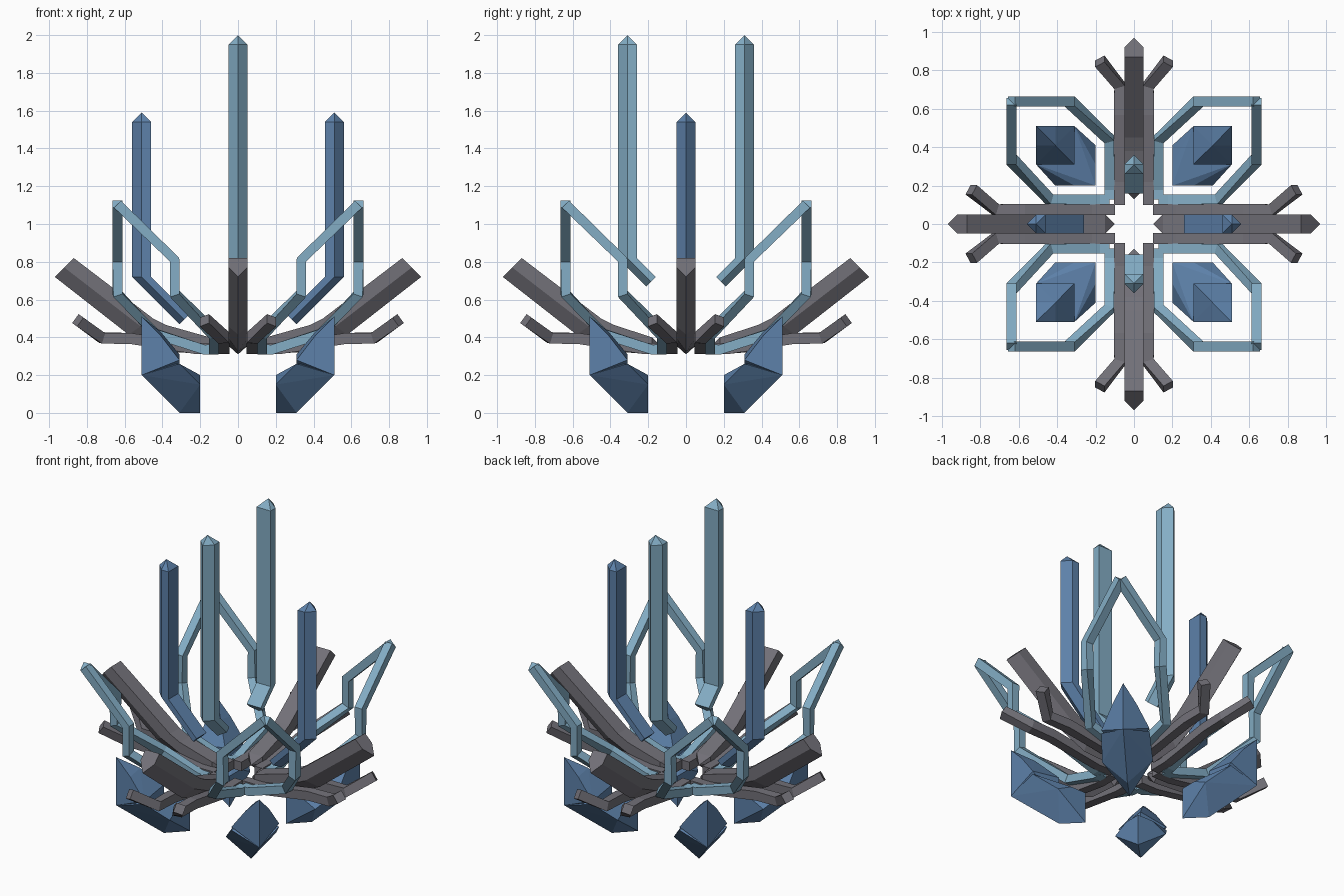
import bpy, bmesh
from mathutils import Vector

if "Cube" in bpy.data.objects:
    bpy.data.objects.remove(bpy.data.objects["Cube"])


def material(name, rgb):
    m = bpy.data.materials.new(name)
    m.diffuse_color = (*rgb, 1)
    m.use_nodes = True
    m.node_tree.nodes["Principled BSDF"].inputs["Base Color"].default_value = m.diffuse_color
    return m


GREY = material("bark_grey", (0.17, 0.165, 0.19))
LIGHT = material("light_blue", (0.23, 0.42, 0.56))
BLUE = material("deep_blue", (0.11, 0.22, 0.40))


def finish(name, bm, mat, mirror):
    """Turn bmesh into a flat shaded object mirrored on the given axes."""
    bmesh.ops.recalc_face_normals(bm, faces=bm.faces)
    me = bpy.data.meshes.new(name)
    bm.to_mesh(me)
    bm.free()
    me.materials.append(mat)
    ob = bpy.data.objects.new(name, me)
    bpy.context.collection.objects.link(ob)
    mod = ob.modifiers.new("mirror", 'MIRROR')
    mod.use_axis = mirror
    mod.use_mirror_merge = False


def swap(p):
    return Vector((p[1], p[0], p[2]))


def loft(bm, rings, swapped=False):
    """Skin a list of rings; single-point rings become tips."""
    vs = [[bm.verts.new(swap(p) if swapped else p) for p in r] for r in rings]
    for a, b in zip(vs, vs[1:]):
        n = max(len(a), len(b))
        for i in range(n):
            j = (i + 1) % n
            if len(a) == 1:
                bm.faces.new((a[0], b[j], b[i]))
            elif len(b) == 1:
                bm.faces.new((a[i], a[j], b[0]))
            else:
                bm.faces.new((a[i], a[j], b[j], b[i]))
    for r in (vs[0], vs[-1]):
        if len(r) > 2:
            bm.faces.new(r)


def sweep(bm, path, r, ref, swapped=False):
    """Square bar of half-width r along a path."""
    pts = [Vector(p) for p in path]
    rings = []
    for i, p in enumerate(pts):
        t = Vector()
        if i:
            t += (p - pts[i - 1]).normalized()
        if i < len(pts) - 1:
            t += (pts[i + 1] - p).normalized()
        t.normalize()
        a = Vector(ref)
        a = (a - t * a.dot(t)).normalized() * r
        b = t.cross(a)
        rings.append([p + a + b, p - a + b, p - a - b, p + a - b])
    loft(bm, rings, swapped)


def keel(inner, outer, w=0.05):
    """Five-sided ring: flat towards the inner (x, z) point, pointed at the outer one."""
    mx, mz = (inner[0] + outer[0]) / 2, (inner[1] + outer[1]) / 2
    return [(inner[0], w, inner[1]), (mx, w, mz), (outer[0], 0, outer[1]),
            (mx, -w, mz), (inner[0], -w, inner[1])]


X, Y, XY = (True, False, False), (False, True, False), (True, True, False)

# Tall bent crystals: light pair on y, shorter deep blue pair on x
for name, mat, ends, top, sw in (
        ("tall_crystals", LIGHT, ((.16, .72), (.21, .67), (.26, .82), (.36, .82)), 2.0, True),
        ("short_crystals", BLUE, ((.26, .52), (.31, .47), (.46, .72), (.56, .72)), 1.59, False)):
    bm = bmesh.new()
    i, o = ends[2][0], ends[3][0]
    loft(bm, [keel(ends[0], ends[1]), keel(ends[2], ends[3]),
              keel((i, top - .05), (o, top - .05)), [((i + o) / 2, 0, top)]], sw)
    finish(name, bm, mat, Y if sw else X)

# Grey branches on four sides, each with a thick arm and two side forks
for name, sw, start in (("side_branches", False, .10), ("front_back_branches", True, .13)):
    bm = bmesh.new()
    loft(bm, [[(start, 0, .35)],
              keel((start + .05, .40), (start + .05, .31)),
              keel((.38, .465), (.38, .325)),
              keel((.45, .50), (.58, .415)),
              keel((.87, .82), (.97, .72))], sw)
    for s in (1, -1):
        sweep(bm, [(.10, s * .075, .34), (.22, s * .075, .34), (.57, s * .075, .394),
                   (.72, s * .075, .397), (.848, s * .178, .49)], .029, (0, 1, 0), sw)
    finish(name, bm, GREY, Y if sw else X)

# Thin angular petal loops, one in each quadrant
bm = bmesh.new()
petal = [(.128, .128, .335), (.128, .18, .335), (.128, .44, .42), (.335, .638, .63),
         (.335, .638, .81), (.638, .638, 1.105)]
for sw in (False, True):
    sweep(bm, petal, .026, (1, 0, 0), sw)
finish("petal_loops", bm, LIGHT, XY)

# Faceted claw feet: lower and upper crystal lobes
lower = [(.2, .2, 0), (.31, .31, 0), (.2, .2, .2), (.2, .41, .15), (.2, .31, .2),
         (.31, .51, .26), (.51, .51, .2)]
upper = [(.31, .31, .15), (.31, .51, .28), (.51, .51, .2), (.31, .31, .31),
         (.41, .51, .41), (.41, .41, .43), (.51, .51, .51)]
bm = bmesh.new()
for pts in (lower, upper):
    both = {tuple(p) for p in pts} | {(p[1], p[0], p[2]) for p in pts}
    vs = [bm.verts.new(p) for p in sorted(both)]
    res = bmesh.ops.convex_hull(bm, input=vs)
    junk = {g for g in res["geom_interior"] + res["geom_unused"] if isinstance(g, bmesh.types.BMVert)}
    bmesh.ops.delete(bm, geom=list(junk), context='VERTS')
finish("claw_feet", bm, BLUE, XY)
